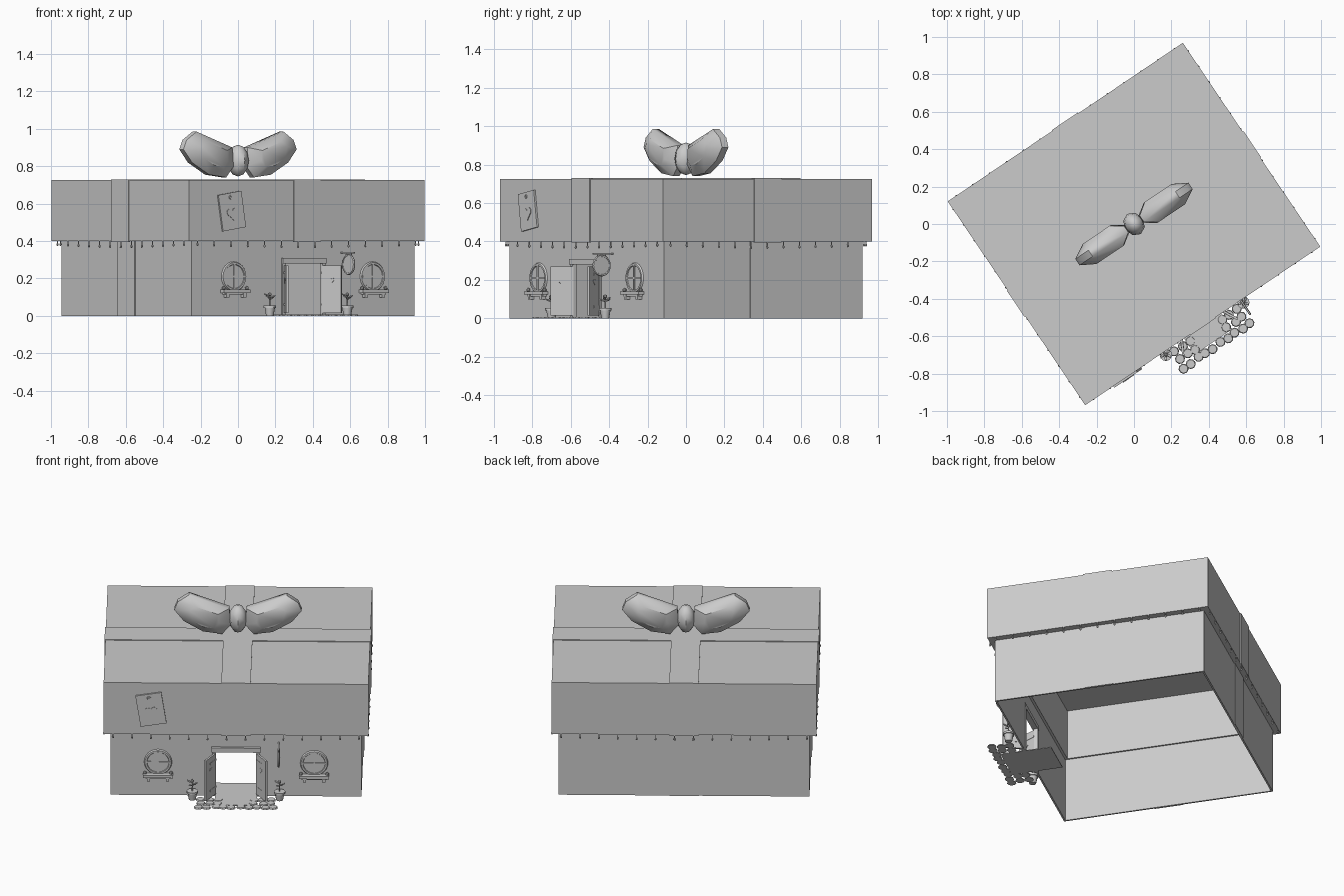
import bpy, bmesh, math, random
from mathutils import Matrix, Vector

random.seed(4)
cube = bpy.data.objects.get("Cube")
if cube:
    bpy.data.objects.remove(cube)

grey = bpy.data.materials.new("plain grey")
grey.use_nodes = True
shade = (0.6, 0.6, 0.6, 1)
grey.diffuse_color = shade
grey.node_tree.nodes["Principled BSDF"].inputs["Base Color"].default_value = shade

# The building is turned on its plot; parts are made square to the walls
TURN = Matrix.Rotation(math.radians(34), 4, 'Z')
BU, BV = 0.718, 0.622      # body half sizes
LU, LV = 0.758, 0.657      # lid half sizes
EAVE, TOP = 0.40, 0.725
FRONT, LID_FRONT = -BV, -LV


def T(x, y, z):
    return Matrix.Translation((x, y, z))


def R(deg, axis):
    return Matrix.Rotation(math.radians(deg), 4, axis)


def S(x, y, z):
    return Matrix.Diagonal((x, y, z, 1))


def finish(bm, name, smooth=None):
    bmesh.ops.recalc_face_normals(bm, faces=bm.faces)
    bm.transform(TURN)
    me = bpy.data.meshes.new(name)
    bm.to_mesh(me)
    bm.free()
    me.materials.append(grey)
    ob = bpy.data.objects.new(name, me)
    bpy.context.collection.objects.link(ob)
    if smooth:
        bpy.ops.object.select_all(action='DESELECT')
        ob.select_set(True)
        bpy.context.view_layer.objects.active = ob
        bpy.ops.object.shade_smooth_by_angle(angle=math.radians(smooth))
    return ob


def box(bm, u0, u1, v0, v1, z0, z1, M=Matrix()):
    m = T((u0 + u1) / 2, (v0 + v1) / 2, (z0 + z1) / 2) @ S(u1 - u0, v1 - v0, z1 - z0)
    bmesh.ops.create_cube(bm, size=1, matrix=M @ m)


def disc(bm, r1, r2, depth, M, n=16):
    bmesh.ops.create_cone(bm, cap_ends=True, segments=n, radius1=r1, radius2=r2, depth=depth, matrix=M)


def loft(bm, rings, M=Matrix()):
    """Join equal rings of points and cap both ends."""
    rows = [[bm.verts.new(M @ Vector(p)) for p in ring] for ring in rings]
    n = len(rows[0])
    for a, b in zip(rows, rows[1:]):
        for i in range(n):
            bm.faces.new((a[i], a[(i + 1) % n], b[(i + 1) % n], b[i]))
    bm.faces.new(rows[0])
    bm.faces.new(rows[-1])


def torus(bm, R0, r, M, n=24, k=6):
    rows = []
    for i in range(n):
        a = 2 * math.pi * i / n
        row = []
        for j in range(k):
            b = 2 * math.pi * j / k
            d = R0 + r * math.cos(b)
            row.append(bm.verts.new(M @ Vector((d * math.cos(a), r * math.sin(b), d * math.sin(a)))))
        rows.append(row)
    for i in range(n):
        a, b = rows[i], rows[(i + 1) % n]
        for j in range(k):
            bm.faces.new((a[j], a[(j + 1) % k], b[(j + 1) % k], b[j]))


def heart(bm, size, depth, M):
    def ring(y):
        pts = []
        for i in range(20):
            t = 2 * math.pi * i / 20
            h = 13 * math.cos(t) - 5 * math.cos(2 * t) - 2 * math.cos(3 * t) - math.cos(4 * t)
            pts.append((size * math.sin(t) ** 3, y, size * h / 16))
        return pts
    loft(bm, [ring(-depth / 2), ring(depth / 2)], M)


# Body walls, open underneath, with a doorway in front
W, DOOR, DOOR_H = 0.01, 0.125, 0.28
bm = bmesh.new()
for s in (-1, 1):
    box(bm, *sorted((s * BU, s * (BU - W))), -BV, BV, 0, EAVE)
    box(bm, *sorted((s * DOOR, s * BU)), FRONT, FRONT + W, 0, EAVE)
box(bm, -BU, BU, BV - W, BV, 0, EAVE)
box(bm, -DOOR, DOOR, FRONT, FRONT + W, DOOR_H, EAVE)
finish(bm, "body_walls")

# Hollow lid resting on the walls
L = 0.06
bm = bmesh.new()
for s in (-1, 1):
    box(bm, *sorted((s * LU, s * (LU - L))), -LV, LV, EAVE, TOP)
    box(bm, -LU, LU, *sorted((s * LV, s * (LV - L))), EAVE, TOP)
box(bm, -LU, LU, -LV, LV, TOP - 0.01, TOP)
finish(bm, "lid")

# Ribbon bands
H, P = 0.084, 0.005
bm = bmesh.new()
box(bm, -H, H, -LV - P, LV + P, TOP - 0.002, TOP + 0.004)
box(bm, -LU - P, LU + P, -H, H, TOP - 0.002, TOP + 0.004)
for s in (-1, 1):
    box(bm, -H, H, *sorted((s * (LV - P), s * (LV + P))), EAVE - 0.004, TOP + 0.004)
    box(bm, *sorted((s * (LU - P), s * (LU + P))), -H, H, EAVE - 0.004, TOP + 0.004)
    box(bm, *sorted((s * (BU - P), s * (BU + P))), -H, H, 0, EAVE)
box(bm, -H, H, BV - P, BV + P, 0, EAVE)
finish(bm, "ribbon_bands")

# Faceted bow loops and knot
OUTLINE = [(.04, .80), (.05, .90), (.28, .985), (.345, .94), (.365, .89), (.31, .82), (.2, .755), (.09, .74)]
cu, cz = 0.19, 0.865
for side, s in (("right", -1), ("left", 1)):
    bm = bmesh.new()
    rings = []
    for k, v in ((.55, -.065), (1, -.02), (1, .02), (.55, .065)):
        rings.append([(s * (cu + (u - cu) * k), v, cz + (z - cz) * k) for u, z in OUTLINE])
    loft(bm, rings)
    finish(bm, side + "_bow_loop", 40)
bm = bmesh.new()
bmesh.ops.create_uvsphere(bm, u_segments=8, v_segments=6, radius=1, matrix=T(0, 0, 0.83) @ S(.055, .065, .085))
finish(bm, "bow_knot", 50)

# Small bulbs hanging around the lid edge
bm = bmesh.new()
for half, reach, quarter in ((LU, LV, 0), (LV, LU, 90), (LU, LV, 180), (LV, LU, 270)):
    count = round(2 * half / 0.105)
    for i in range(count):
        u = -half + (i + 0.5) * 2 * half / count
        m = R(quarter, 'Z') @ T(u, -reach + 0.002, 0.383 - 0.012 * math.sin(math.pi * (i + .5) / count))
        bmesh.ops.create_icosphere(bm, subdivisions=1, radius=0.008, matrix=m @ S(.8, .8, 1.2))
        box(bm, -.002, .002, -.002, .002, 0, .03, m)
finish(bm, "lid_bulbs")

# Round windows with bars and sills
for side, u in (("right", -.447), ("left", .447)):
    bm = bmesh.new()
    m = T(u, FRONT, 0.21)
    torus(bm, 0.07, 0.010, m)
    disc(bm, .068, .068, .008, m @ R(90, 'X'), 24)
    box(bm, -.005, .005, -.010, 0, -.068, .068, m)
    box(bm, -.068, .068, -.010, 0, -.005, .005, m)
    finish(bm, side + "_window", 40)
    bm = bmesh.new()
    box(bm, -.085, .085, -.035, 0, -.087, -.070, m)
    box(bm, -.072, .072, -.022, 0, -.097, -.087, m)
    for s in (-1, 1):
        box(bm, s * .055 - .009, s * .055 + .009, -.026, 0, -.112, -.087, m)
        bmesh.ops.create_icosphere(bm, subdivisions=1, radius=.011, matrix=m @ T(s * .075, -.015, -.062))
    finish(bm, side + "_window_sill")

# Door frame and two open leaves
bm = bmesh.new()
for s in (-1, 1):
    box(bm, s * .128 - .010, s * .128 + .010, FRONT - .010, FRONT + .015, 0, DOOR_H)
box(bm, -.14, .14, FRONT - .018, FRONT + .015, DOOR_H, DOOR_H + .028)
finish(bm, "door_frame")
for side, s, swing in (("right", -1, -118), ("left", 1, -62)):
    bm = bmesh.new()
    m = T(s * .12, FRONT - .005, 0) @ R(swing, 'Z')
    box(bm, 0, .118, -.006, .006, .015, .27, m)
    for z in (.06, .23):
        box(bm, 0, .07, -.008, .008, z - .006, z + .006, m)
    heart(bm, .016, .016, m @ T(.06, 0, .19))
    finish(bm, side + "_door_leaf")

# Doorstep and paving stones
bm = bmesh.new()
box(bm, -.12, .12, -.76, -.46, 0, .005)
finish(bm, "doorstep")
bm = bmesh.new()
spots = [(-.21 + .047 * i, -.785) for i in range(10)]
for s in (-1, 1):
    spots += [(s * (.105 + .048 * i), -.735 + .047 * j) for i in range(3) for j in range(2)]
for u, v in spots:
    m = T(u + random.uniform(-.006, .006), v + random.uniform(-.006, .006), .004)
    disc(bm, .027, .023, .008, m @ R(random.uniform(0, 60), 'Z'), 9)
finish(bm, "paving_stones")

# Flower pots beside the door
for side, s in (("right", -1), ("left", 1)):
    bm = bmesh.new()
    m = T(s * .25, -.675, 0)
    disc(bm, .020, .028, .045, m @ T(0, 0, .0225), 12)
    disc(bm, .033, .033, .012, m @ T(0, 0, .048), 12)
    finish(bm, side + "_flower_pot", 30)
    bm = bmesh.new()
    disc(bm, .004, .003, .06, m @ T(0, 0, .08), 6)
    for i in range(5):
        leaf = m @ R(72 * i + 20, 'Z') @ T(.018, 0, .095 + .008 * (i % 3)) @ R(-25, 'Y')
        bmesh.ops.create_icosphere(bm, subdivisions=1, radius=1, matrix=leaf @ S(.018, .008, .005))
    bmesh.ops.create_icosphere(bm, subdivisions=1, radius=.011, matrix=m @ T(0, 0, .115))
    finish(bm, side + "_pot_plant")

# Round hanging sign on a bracket
bm = bmesh.new()
m = T(.245, -.695, .275)
disc(bm, .050, .050, .010, m @ R(90, 'Y'), 20)
torus(bm, .050, .007, m @ R(90, 'Z'), 20)
box(bm, -.004, .004, -.055, .075, .058, .066, m)
for v in (-.025, .025):
    box(bm, -.002, .002, v - .002, v + .002, .04, .06, m)
finish(bm, "hanging_sign", 40)

# Tilted gift tag with a heart
bm = bmesh.new()
m = T(-.487, LID_FRONT - .006, .56) @ R(-9, 'Y')
box(bm, -.075, .075, -.004, .006, -.098, .098, m)
heart(bm, .036, .006, m @ T(0, -.005, -.012))
torus(bm, .008, .003, m @ T(0, -.005, .075), 12, 5)
finish(bm, "gift_tag")
